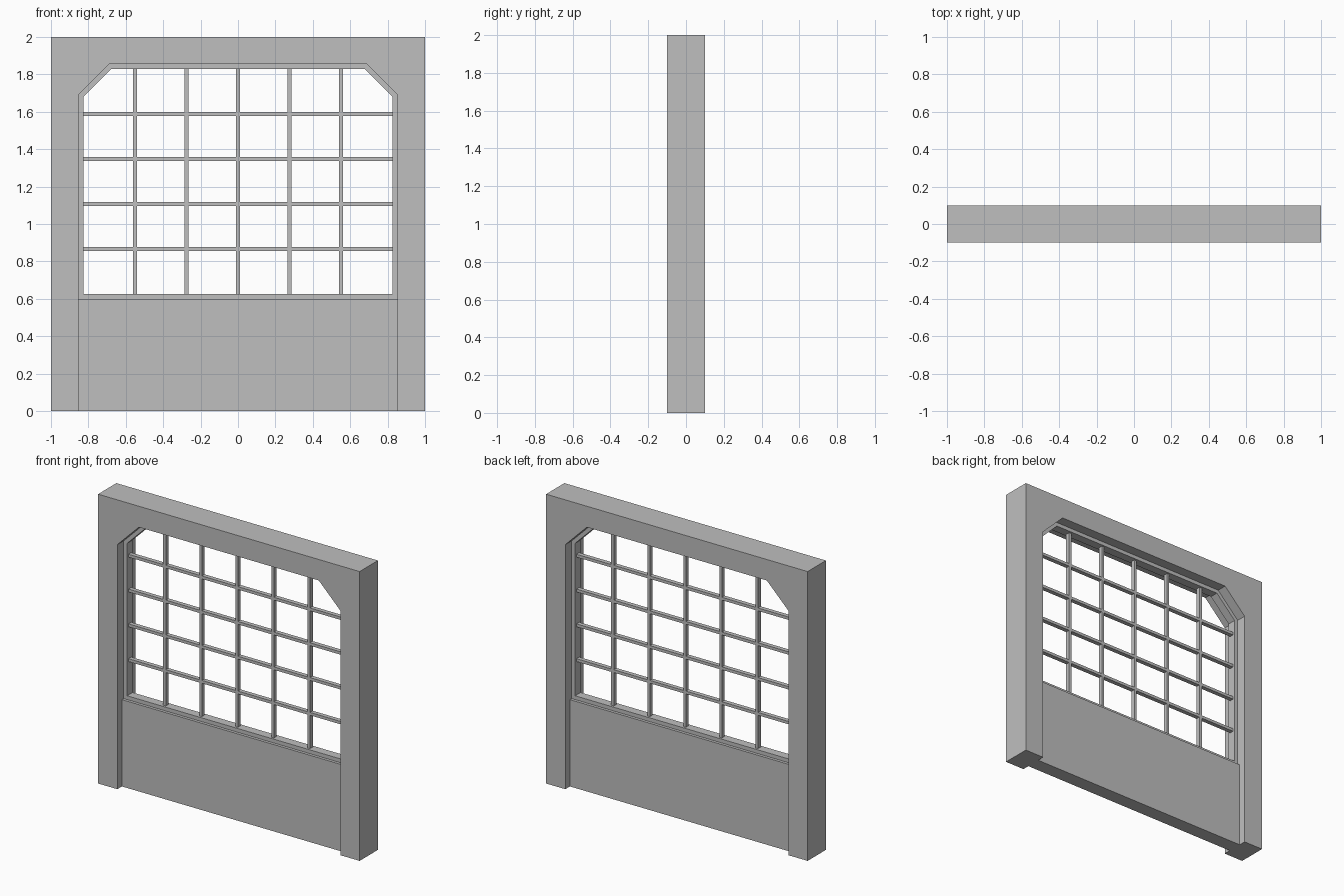
import bpy, bmesh

cube = bpy.data.objects.get("Cube")
if cube:
    bpy.data.objects.remove(cube, do_unlink=True)

# Single matte grey
GREY = (0.52, 0.52, 0.52, 1)
grey = bpy.data.materials.new("plain_grey")
grey.use_nodes = True
grey.diffuse_color = GREY
grey.node_tree.nodes["Principled BSDF"].inputs["Base Color"].default_value = GREY


def add_object(name, bm):
    bmesh.ops.recalc_face_normals(bm, faces=bm.faces)
    mesh = bpy.data.meshes.new(name)
    bm.to_mesh(mesh)
    bm.free()
    mesh.materials.append(grey)
    obj = bpy.data.objects.new(name, mesh)
    bpy.context.collection.objects.link(obj)
    return obj


def strip(name, outer, inner, half_depth, closed):
    """Solid band between two matching outlines in the xz plane."""
    bm = bmesh.new()
    rows = [[bm.verts.new((x, y, z)) for x, z in line]
            for line, y in ((outer, -half_depth), (inner, -half_depth),
                            (inner, half_depth), (outer, half_depth))]
    n = len(outer)
    for i in range(n if closed else n - 1):
        j = (i + 1) % n
        for a, b in zip(rows, rows[1:] + rows[:1]):
            bm.faces.new((a[i], a[j], b[j], b[i]))
    if not closed:
        for i in (0, n - 1):
            bm.faces.new([row[i] for row in rows])
    return add_object(name, bm)


def box(name, x0, x1, z0, z1, half_depth):
    return strip(name, [(x0, z0), (x0, z1)], [(x1, z0), (x1, z1)], half_depth, False)


def mirrored(half):
    """Complete a left-half outline with its mirror image."""
    return half + [(-x, z) for x, z in reversed(half)]


W, TOP, SILL, CUT, BAND = 0.853, 1.855, 0.6, 0.165, 0.026

# Outer surround with chamfered upper corners
opening = [(-W, TOP - CUT), (-W + CUT, TOP)]
strip("wall_surround",
      mirrored([(-1, 0), (-1, TOP - CUT), (-1, 2), (-W + CUT, 2)]),
      mirrored([(-W, 0), opening[0], ((-W - W + CUT) / 2, TOP - CUT / 2), opening[1]]),
      0.1, False)

# Solid panel below the window
box("lower_panel", -W, W, 0, SILL, 0.05)

# Window frame following the opening
w, top, k = W - BAND, TOP - BAND, BAND * 0.414
strip("window_frame",
      mirrored([(-W, SILL)] + opening),
      mirrored([(-w, SILL + BAND), (-w, TOP - CUT - k), (-W + CUT + k, top)]),
      0.03, True)

# Glazing bars
BAR = 0.01
for i in range(5):
    x = (i - 2) * 2 * w / 6
    box(f"upright_bar_{i + 1}", x - BAR, x + BAR, SILL + BAND, top, 0.015)
for i in range(4):
    z = SILL + BAND + (i + 1) * (top - SILL - BAND) / 5
    box(f"cross_bar_{i + 1}", -w, w, z - BAR, z + BAR, 0.015)
